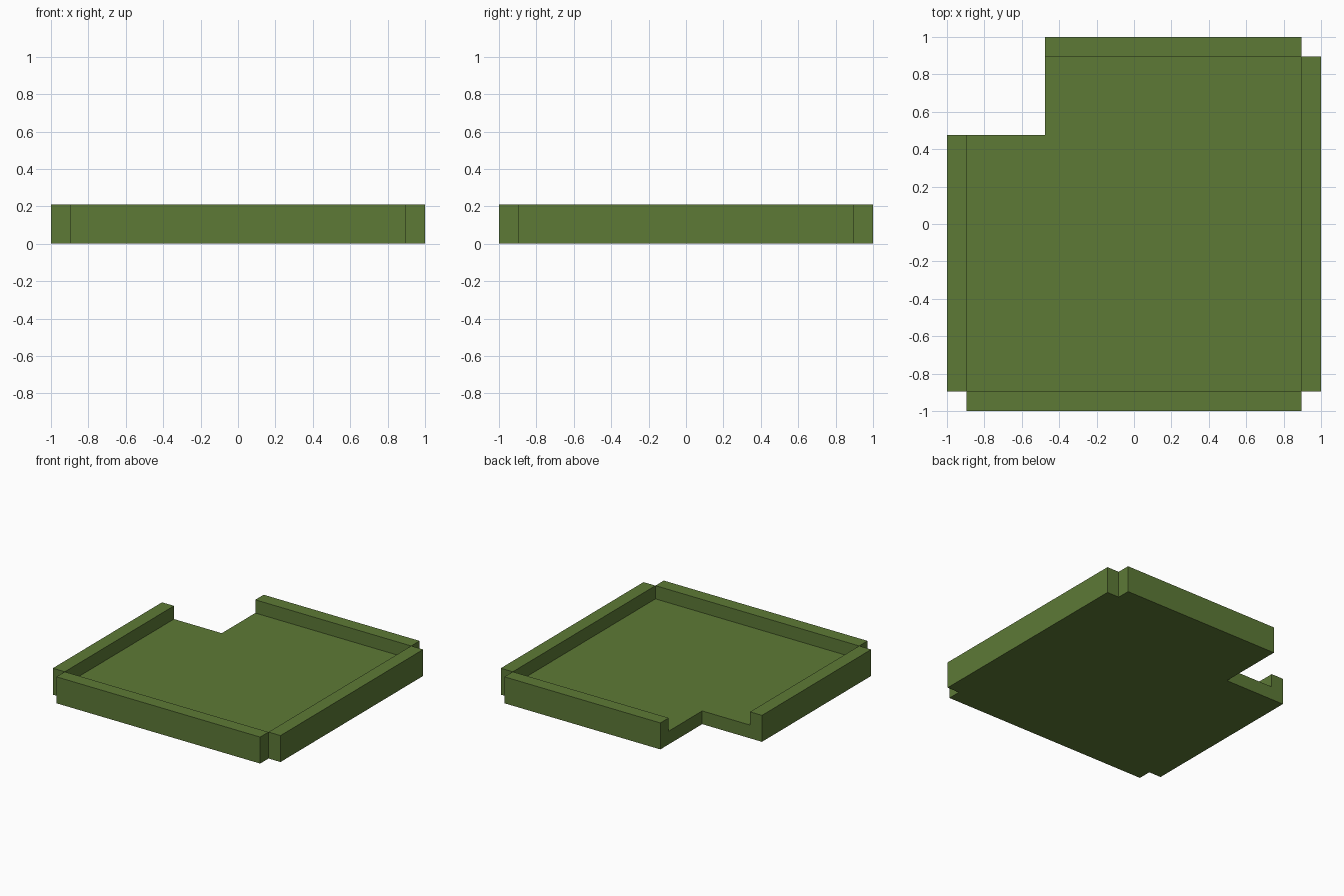
import bpy
import bmesh
import math

cube = bpy.data.objects.get("Cube")
if cube:
    bpy.data.objects.remove(cube)

# Main sizes: outer edge, inner wall edge, notch corner, floor and wall tops
OUT, INN, NOTCH = 1.0, 0.895, 0.475
FLOOR, TOP = 0.105, 0.21

green = bpy.data.materials.new("olive_green")
green.use_nodes = True
colour = (0.110, 0.193, 0.037, 1.0)
green.diffuse_color = colour
bsdf = next(n for n in green.node_tree.nodes if n.type == 'BSDF_PRINCIPLED')
bsdf.inputs["Base Color"].default_value = colour
bsdf.inputs["Roughness"].default_value = 0.8

bm = bmesh.new()
corners = {}


def add_face(points):
    """Flat face on z = 0 that shares corners with its neighbours."""
    for p in points:
        if p not in corners:
            corners[p] = bm.verts.new((*p, 0))
    return bm.faces.new([corners[p] for p in points])


def raise_faces(faces, height):
    result = bmesh.ops.extrude_face_region(bm, geom=faces)["geom"]
    verts = [g for g in result if isinstance(g, bmesh.types.BMVert)]
    bmesh.ops.translate(bm, verts=verts, vec=(0, 0, height))


# Floor with one corner cut away
add_face([(-INN, -INN), (INN, -INN), (INN, INN),
          (-NOTCH, INN), (-NOTCH, NOTCH), (-INN, NOTCH)])

# Strips under the front, right, back and left walls
add_face([(-INN, -OUT), (INN, -OUT), (INN, -INN), (-INN, -INN)])
add_face([(INN, -INN), (OUT, -INN), (OUT, INN), (INN, INN)])
add_face([(-NOTCH, INN), (INN, INN), (INN, OUT), (-NOTCH, OUT)])
add_face([(-OUT, -INN), (-INN, -INN), (-INN, NOTCH), (-OUT, NOTCH)])

# Slab thickness, then each wall on its own
raise_faces(bm.faces[:], FLOOR)
bm.normal_update()
wall_tops = [f for f in bm.faces
             if all(abs(v.co.z - FLOOR) < 1e-4 for v in f.verts) and len(f.verts) == 4]
for face in wall_tops:
    raise_faces([face], TOP - FLOOR)

# Merge coplanar faces into clean flat sides
bmesh.ops.recalc_face_normals(bm, faces=bm.faces[:])
bmesh.ops.dissolve_limit(bm, angle_limit=math.radians(1),
                         verts=bm.verts[:], edges=bm.edges[:])

mesh = bpy.data.meshes.new("walled_tray")
bm.to_mesh(mesh)
bm.free()
mesh.materials.append(green)
tray = bpy.data.objects.new("walled_tray", mesh)
bpy.context.collection.objects.link(tray)
